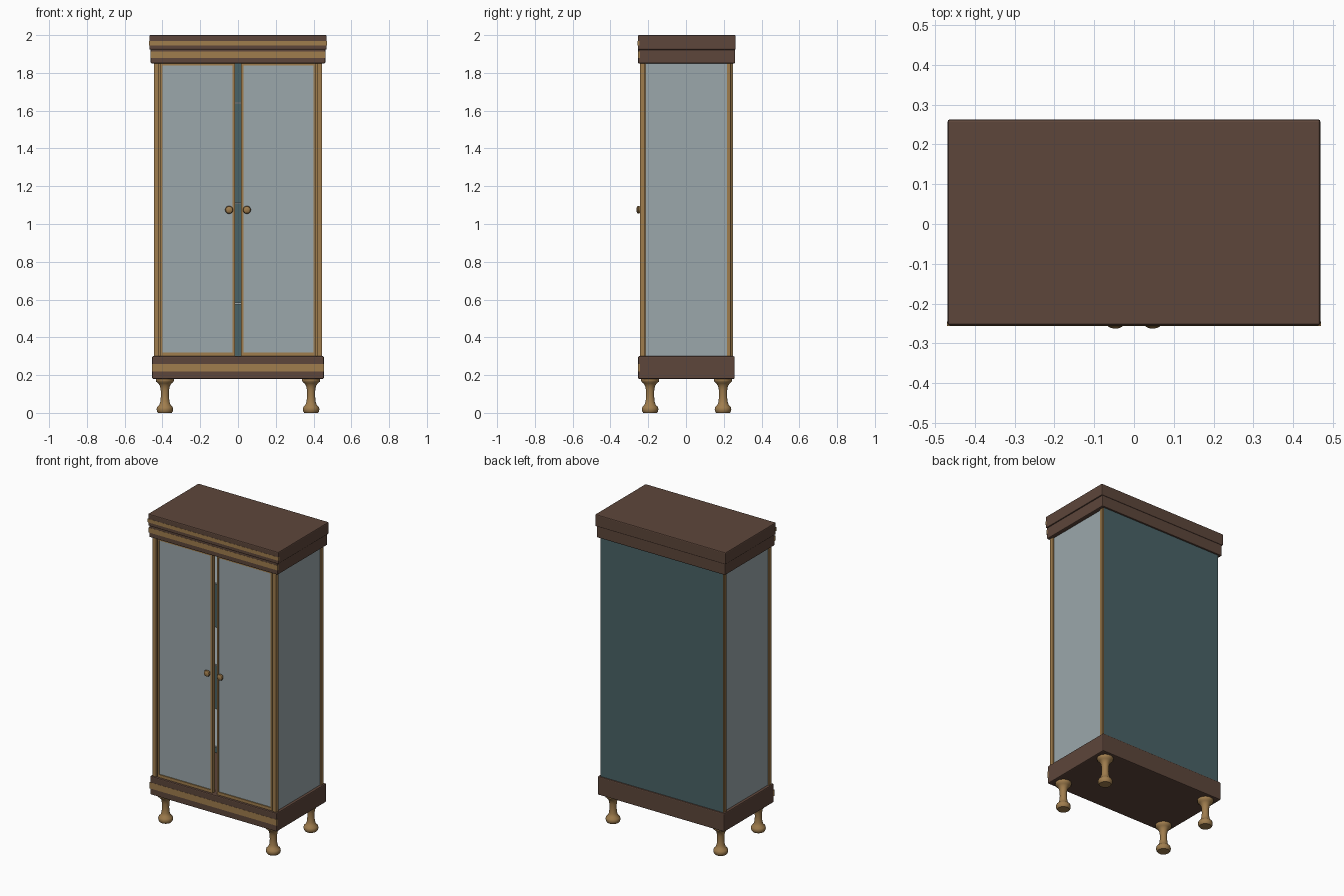
import bpy
import bmesh
from math import radians, pi
from mathutils import Matrix

cube = bpy.data.objects.get("Cube")
if cube:
    bpy.data.objects.remove(cube, do_unlink=True)


def material(name, rgb):
    mat = bpy.data.materials.new(name)
    mat.use_nodes = True
    mat.diffuse_color = (*rgb, 1)
    bsdf = next(n for n in mat.node_tree.nodes if n.type == "BSDF_PRINCIPLED")
    bsdf.inputs["Base Color"].default_value = (*rgb, 1)
    bsdf.inputs["Roughness"].default_value = 0.6
    return mat


BROWN = material("dark wood", (0.11, 0.061, 0.043))
GOLD = material("golden wood", (0.35, 0.205, 0.075))
GLASS = material("pale glass", (0.33, 0.39, 0.41))
TEAL = material("teal panel", (0.068, 0.125, 0.135))


def finish(name, bm, mat):
    mesh = bpy.data.meshes.new(name)
    bmesh.ops.recalc_face_normals(bm, faces=bm.faces)
    bm.to_mesh(mesh)
    bm.free()
    mesh.materials.append(mat)
    obj = bpy.data.objects.new(name, mesh)
    bpy.context.collection.objects.link(obj)
    return obj


def box(name, x, y, z, mat, bevel=0):
    """Box spanning the (low, high) pairs x, y and z."""
    spans = (x, y, z)
    size = [hi - lo for lo, hi in spans]
    centre = [(hi + lo) / 2 for lo, hi in spans]
    bm = bmesh.new()
    bmesh.ops.create_cube(bm, size=1, matrix=Matrix.Translation(centre) @ Matrix.Diagonal((*size, 1)))
    obj = finish(name, bm, mat)
    if bevel:
        mod = obj.modifiers.new("soft edges", "BEVEL")
        mod.width = bevel
        mod.segments = 2
    return obj


def span(side, a, b):
    """Mirror an x or y range to the chosen side."""
    return tuple(sorted((side * a, side * b)))


def smooth(obj):
    bpy.ops.object.select_all(action="DESELECT")
    obj.select_set(True)
    bpy.context.view_layer.objects.active = obj
    bpy.ops.object.shade_smooth_by_angle(angle=radians(40))


def lathe(name, profile, place, mat, steps=24):
    """Spin (radius, height) points about z, then place the result."""
    bm = bmesh.new()
    verts = [bm.verts.new((r, 0, h)) for r, h in profile]
    edges = [bm.edges.new(pair) for pair in zip(verts, verts[1:])]
    bmesh.ops.spin(bm, geom=verts + edges, cent=(0, 0, 0), axis=(0, 0, 1),
                   angle=2 * pi, steps=steps)
    bmesh.ops.remove_doubles(bm, verts=bm.verts, dist=0.0002)
    bmesh.ops.transform(bm, matrix=place, verts=bm.verts)
    obj = finish(name, bm, mat)
    smooth(obj)


# Plinth and two-tier cornice, each with a gold band along the front
tiers = [
    ("plinth", 0.455, (-0.254, 0.258), (0.18, 0.30), (0.22, 0.26)),
    ("lower_cornice", 0.462, (-0.254, 0.26), (1.85, 1.928), (1.88, 1.912)),
    ("upper_cornice", 0.469, (-0.255, 0.263), (1.922, 2.0), (1.945, 1.968)),
]
for name, half, depth, height, band in tiers:
    box(name, (-half, half), depth, height, BROWN, 0.006)
    front = depth[0]
    box(name + "_band", (-half - 0.001, half + 0.001), (front - 0.001, front + 0.01),
        band, GOLD)

BODY = (0.295, 1.855)

# Back panel and inner shelves
box("back_panel", (-0.44, 0.44), (0.236, 0.25), BODY, TEAL)
for i, z in enumerate((0.58, 1.11, 1.64)):
    box(f"shelf_{i + 1}", (-0.42, 0.42), (-0.19, 0.235), (z - 0.005, z + 0.005), GLASS)

# Turned foot and knob outlines
LEG = [(0, 0), (0.036, 0), (0.042, 0.008), (0.044, 0.02), (0.041, 0.032),
       (0.03, 0.042), (0.024, 0.06), (0.021, 0.09), (0.022, 0.12),
       (0.026, 0.142), (0.036, 0.157), (0.046, 0.165), (0.048, 0.172),
       (0.048, 0.185), (0, 0.185)]
KNOB = [(0, 0), (0.011, 0), (0.01, 0.01), (0.017, 0.015), (0.021, 0.022),
        (0.018, 0.029), (0.01, 0.033), (0, 0.034)]

for side, label in ((1, "left"), (-1, "right")):
    # Side glass and corner posts with a narrow inner bead
    box(f"{label}_side_glass", span(side, 0.425, 0.437), (-0.215, 0.217), BODY, GLASS)
    for lo, hi, end in ((-0.244, -0.216, "front"), (0.217, 0.238, "back")):
        box(f"{label}_{end}_post", span(side, 0.417, 0.446), (lo, hi), BODY, GOLD, 0.004)
    box(f"{label}_front_bead", span(side, 0.408, 0.42), (-0.232, -0.212), BODY, GOLD)
    box(f"{label}_back_bead", span(side, 0.41, 0.442), (0.235, 0.247), BODY, GOLD)

    # Door: glass pane in a slim frame
    front = (-0.24, -0.215)
    stiles = (("inner", 0.016, 0.029), ("outer", 0.4, 0.412))
    for part, a, b in stiles:
        box(f"{label}_door_{part}_stile", span(side, a, b), front, (0.3, 1.85), GOLD)
    for part, z in (("bottom", (0.3, 0.319)), ("top", (1.839, 1.85))):
        box(f"{label}_door_{part}_rail", span(side, 0.027, 0.402), front, z, GOLD)
    box(f"{label}_door_glass", span(side, 0.025, 0.405), (-0.234, -0.222),
        (0.31, 1.845), GLASS)

    # Knob facing forward
    lathe(f"{label}_knob", KNOB,
          Matrix.Translation((side * 0.047, -0.229, 1.075)) @ Matrix.Rotation(pi / 2, 4, "X"),
          GOLD)

    # Turned legs
    for y, end in ((-0.19, "front"), (0.196, "back")):
        lathe(f"{label}_{end}_leg", LEG, Matrix.Translation((side * 0.387, y, 0)), GOLD)
